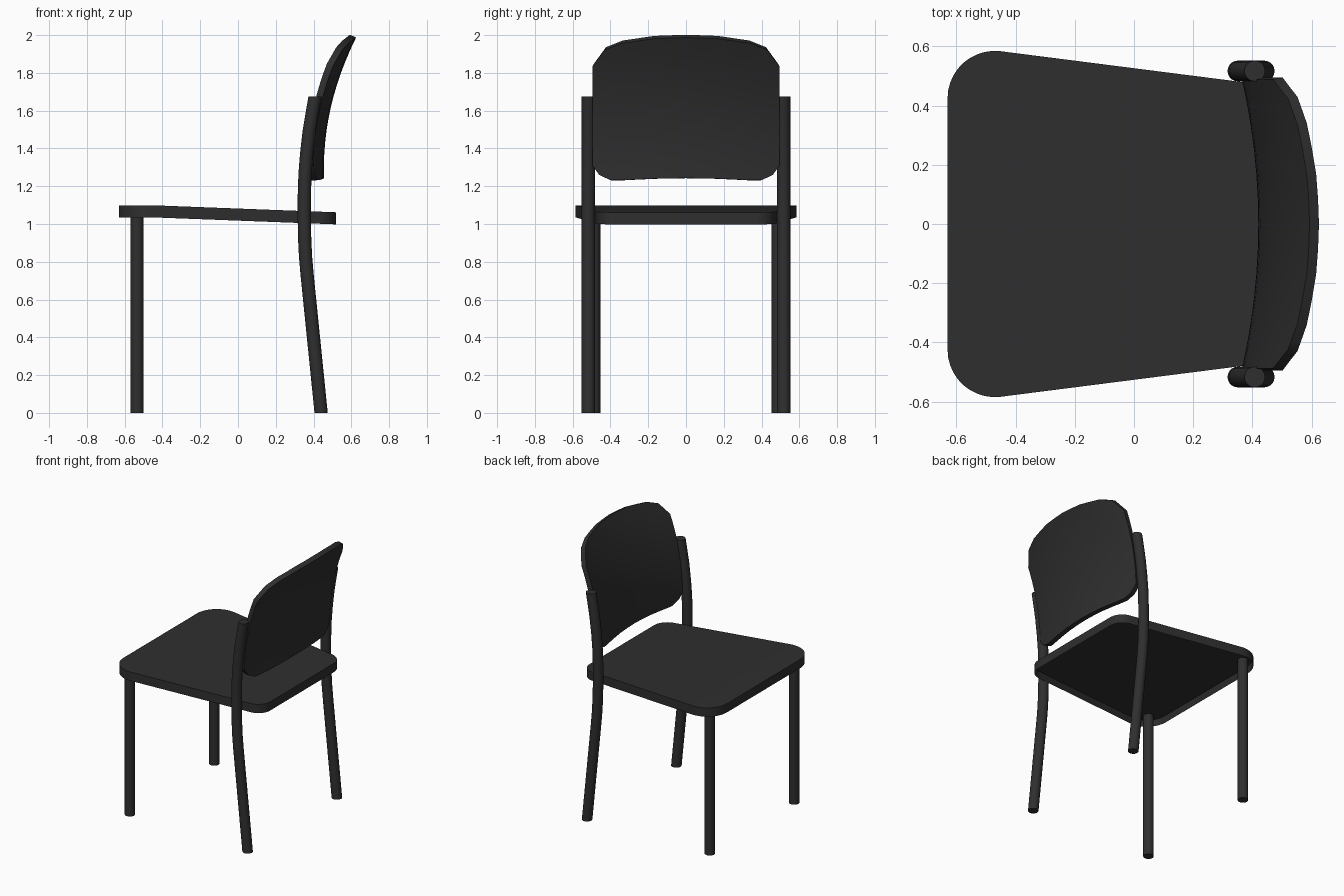
import bpy, bmesh
from math import sin, cos, radians, tau

if "Cube" in bpy.data.objects:
    bpy.data.objects.remove(bpy.data.objects["Cube"])

dark = bpy.data.materials.new("dark_plastic")
dark.diffuse_color = (0.028, 0.028, 0.028, 1)
dark.use_nodes = True
dark.node_tree.nodes["Principled BSDF"].inputs["Base Color"].default_value = dark.diffuse_color


def finish(name, bm, angle=35):
    bmesh.ops.recalc_face_normals(bm, faces=bm.faces)
    me = bpy.data.meshes.new(name)
    bm.to_mesh(me)
    bm.free()
    me.materials.append(dark)
    ob = bpy.data.objects.new(name, me)
    bpy.context.collection.objects.link(ob)
    bpy.ops.object.select_all(action='DESELECT')
    ob.select_set(True)
    bpy.context.view_layer.objects.active = ob
    bpy.ops.object.shade_smooth_by_angle(angle=radians(angle))
    return ob


def tube(name, path, y, r=0.035, n=20):
    """Round tube with level rings through (x, z) path points."""
    bm = bmesh.new()
    rings = [[bm.verts.new((x + r * cos(tau * i / n), y + r * sin(tau * i / n), z))
              for i in range(n)] for x, z in path]
    for a, b in zip(rings, rings[1:]):
        for i in range(n):
            j = (i + 1) % n
            bm.faces.new((a[i], a[j], b[j], b[i]))
    bm.faces.new(rings[0][::-1])
    bm.faces.new(rings[-1])
    return finish(name, bm)


# Legs: straight at the front, bent tubes carrying the backrest at the rear
rear_path = [(0.44, 0), (0.367, 0.72), (0.358, 0.82), (0.353, 0.92), (0.351, 1.02),
             (0.351, 1.15), (0.355, 1.27), (0.364, 1.38), (0.378, 1.5),
             (0.393, 1.59), (0.408, 1.675)]
for side, s in (("left", -1), ("right", 1)):
    tube("front_leg_" + side, [(-0.535, 0), (-0.535, 1.075)], s * 0.488)
    tube("rear_leg_" + side, rear_path, s * 0.517)


# Seat: tapered rounded outline, hollow underneath, sloping to the rear
def arc(cx, cy, r, a0, a1, n=10):
    return [(cx + r * cos(radians(a0 + (a1 - a0) * i / n)),
             cy + r * sin(radians(a0 + (a1 - a0) * i / n))) for i in range(n + 1)]


half = arc(-0.47, 0.425, 0.16, 180, 83) + arc(0.42, 0.372, 0.1, 83, 0)
outline = half + [(x, -y) for x, y in reversed(half)]
bm = bmesh.new()
base = bm.faces.new([bm.verts.new((x, y, 0)) for x, y in outline])
top = bmesh.ops.extrude_face_region(bm, geom=[base], use_keep_orig=True)
bmesh.ops.translate(bm, vec=(0, 0, 0.064),
                    verts=[v for v in top["geom"] if isinstance(v, bmesh.types.BMVert)])
bmesh.ops.recalc_face_normals(bm, faces=bm.faces)
bottom = min(bm.faces, key=lambda f: f.calc_center_median().z)
bmesh.ops.inset_region(bm, faces=[bottom], thickness=0.014)
bmesh.ops.translate(bm, vec=(0, 0, 0.042), verts=bottom.verts[:])
bmesh.ops.bisect_plane(bm, geom=bm.verts[:] + bm.edges[:] + bm.faces[:],
                       plane_co=(-0.45, 0, 0), plane_no=(1, 0, 0))
for v in bm.verts:
    v.co.z += 1.035 - 0.037 * max(0, (v.co.x + 0.45) / 0.97)
finish("seat", bm)

# Backrest: dished panel, swept back towards the top
top_pts = [(0, 1.987), (0.17, 1.981), (0.34, 1.957), (0.43, 1.922), (0.495, 1.835)]
low_pts = [(0, 1.243), (0.17, 1.24), (0.34, 1.232), (0.4, 1.232), (0.46, 1.26), (0.495, 1.31)]


def lerp(pts, y):
    for (a, za), (b, zb) in zip(pts, pts[1:]):
        if y <= b:
            return za + (zb - za) * (y - a) / (b - a)
    return pts[-1][1]


pos = [0.085, 0.17, 0.255, 0.34, 0.4, 0.43, 0.46, 0.495]
cols = [-y for y in reversed(pos)] + [0] + pos
rows = 12
bm = bmesh.new()
grid = []
for y in cols:
    lo, hi = lerp(low_pts, abs(y)), lerp(top_pts, abs(y))
    col = []
    for k in range(rows + 1):
        z = lo + (hi - lo) * k / rows
        x = 0.455 + 0.17 * ((z - 1.3) / 0.687) ** 2 - 0.056 * (y / 0.495) ** 2
        col.append(bm.verts.new((x, y, z)))
    grid.append(col)
for a, b in zip(grid, grid[1:]):
    for k in range(rows):
        bm.faces.new((a[k], b[k], b[k + 1], a[k + 1]))
bm.normal_update()
if sum(f.normal.x for f in bm.faces) < 0:
    bmesh.ops.reverse_faces(bm, faces=bm.faces[:])
# thicken towards the sitter
front = {v: v.co - v.normal * 0.035 for v in bm.verts}
rim = [e for e in bm.edges if e.is_boundary]
faces = bm.faces[:]
twin = {v: bm.verts.new(c) for v, c in front.items()}
for f in faces:
    bm.faces.new([twin[v] for v in reversed(f.verts)])
for e in rim:
    a, b = e.verts
    bm.faces.new((a, b, twin[b], twin[a]))
finish("backrest", bm)
